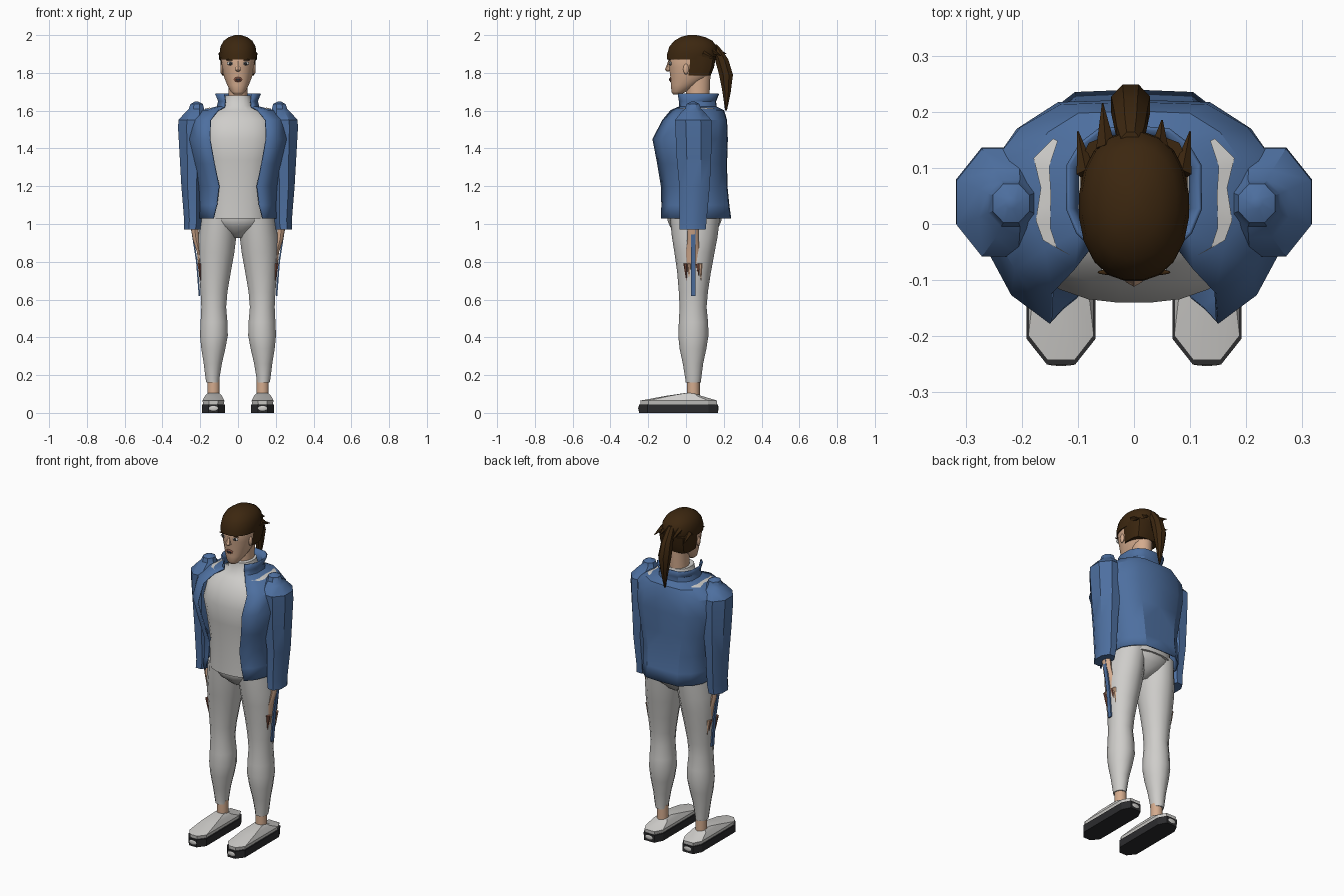
import bpy
import bmesh
from math import cos, sin, pi, radians
from mathutils import Vector

if "Cube" in bpy.data.objects:
    bpy.data.objects.remove(bpy.data.objects["Cube"])


def material(name, rgb):
    m = bpy.data.materials.new(name)
    m.use_nodes = True
    m.diffuse_color = (*rgb, 1)
    m.node_tree.nodes["Principled BSDF"].inputs["Base Color"].default_value = (*rgb, 1)
    return m


BLUE = material("jacket blue", (0.075, 0.16, 0.35))
WHITE = material("light cloth", (0.62, 0.61, 0.59))
BROWN = material("hair brown", (0.045, 0.02, 0.005))
SKIN = material("skin", (0.66, 0.41, 0.27))
LIP = material("lip brown", (0.22, 0.08, 0.05))
DARK = material("sole black", (0.025, 0.025, 0.027))


def finish(name, bm, mat, mirror=False, angle=40):
    bmesh.ops.recalc_face_normals(bm, faces=bm.faces)
    mesh = bpy.data.meshes.new(name)
    bm.to_mesh(mesh)
    bm.free()
    mesh.materials.append(mat)
    ob = bpy.data.objects.new(name, mesh)
    bpy.context.collection.objects.link(ob)
    bpy.ops.object.select_all(action="DESELECT")
    ob.select_set(True)
    bpy.context.view_layer.objects.active = ob
    bpy.ops.object.shade_smooth_by_angle(angle=radians(angle))
    if mirror:
        ob.modifiers.new("mirror", "MIRROR")
    return ob


def loft(name, rings, mat, closed=True, **kw):
    """Skin a list of equal-length point rings."""
    bm = bmesh.new()
    rows = [[bm.verts.new(p) for p in r] for r in rings]
    n = len(rows[0])
    for a, b in zip(rows, rows[1:]):
        for i in range(n if closed else n - 1):
            j = (i + 1) % n
            bm.faces.new((a[i], a[j], b[j], b[i]))
    if closed:
        bm.faces.new(rows[0])
        bm.faces.new(rows[-1])
    return finish(name, bm, mat, **kw)


def oval(z, x0, x1, y0, y1, n=16, power=2.0):
    """Horizontal superellipse ring from its extents."""
    pts = []
    for i in range(n):
        c, s = cos(2 * pi * (i + .5) / n), sin(2 * pi * (i + .5) / n)
        k = (abs(c) ** power + abs(s) ** power) ** (-1 / power) / cos(pi / n) ** .5
        pts.append(((x0 + x1) / 2 + (x1 - x0) / 2 * c * k,
                    (y0 + y1) / 2 + (y1 - y0) / 2 * s * k, z))
    return pts


def body(name, rows, mat, n=16, power=2.0, cx=0, **kw):
    """Centred loft; rows are z, half width, front y, back y."""
    return loft(name, [oval(z, cx - w, cx + w, a, b, n, power) for z, w, a, b in rows], mat, **kw)


def blob(name, loc, size, mat, mirror=False):
    bm = bmesh.new()
    bmesh.ops.create_uvsphere(bm, u_segments=12, v_segments=8, radius=1)
    bmesh.ops.scale(bm, vec=size, verts=bm.verts)
    bmesh.ops.translate(bm, vec=loc, verts=bm.verts)
    return finish(name, bm, mat, mirror)


def spike(name, base, tip, r, mat, mirror=False, sides=5):
    base, tip = Vector(base), Vector(tip)
    bm = bmesh.new()
    bmesh.ops.create_cone(bm, cap_ends=True, segments=sides, radius1=r, radius2=r * .08,
                          depth=(tip - base).length)
    bmesh.ops.rotate(bm, matrix=(tip - base).to_track_quat("Z", "Y").to_matrix(), verts=bm.verts)
    bmesh.ops.translate(bm, vec=(base + tip) / 2, verts=bm.verts)
    return finish(name, bm, mat, mirror)


# Shoes: faceted outline with a blunt toe
half = [(.025, -.25), (.06, -.205), (.06, .12), (.035, .17)]
outline = half + [(-x, y) for x, y in reversed(half)]


def shoe_ring(z, sx, sy, cy=0):
    return [(.13 + x * sx, cy + (y - cy) * sy, z) for x, y in outline]


loft("shoe_sole", [shoe_ring(0, 1, 1), shoe_ring(.045, 1.02, 1)], DARK, mirror=True, angle=20)
loft("shoe_upper", [shoe_ring(.04, .88, .96), shoe_ring(.065, .97, .97),
                    shoe_ring(.09, .75, .45, .01), shoe_ring(.105, .5, .13, .03)],
     WHITE, mirror=True, angle=25)
for part, y in (("toe_plate", -.249), ("heel_plate", .169)):
    blob(part, (.13, y, .024), (.026, .004, .014), WHITE, True)

# Ankles and legs
body("ankle", [(.09, .033, .005, .072), (.18, .033, .005, .072)], SKIN, 10, cx=.13, mirror=True)
leg = [(.16, .10, .168, -.002, .078), (.18, .098, .172, -.003, .08), (.26, .085, .182, -.016, .09),
       (.34, .066, .195, -.033, .107), (.41, .053, .202, -.04, .118), (.48, .055, .199, -.037, .116),
       (.56, .062, .195, -.033, .108), (.64, .055, .199, -.037, .115), (.74, .038, .208, -.045, .13),
       (.85, .018, .214, -.06, .15), (.93, .008, .212, -.073, .165), (1.05, .003, .195, -.085, .18)]
loft("trouser_leg", [oval(*r, n=14) for r in leg], WHITE, mirror=True, angle=60)
body("pelvis", [(.925, .035, -.01, .1), (.95, .075, -.045, .14), (.985, .14, -.085, .175),
                (1.02, .18, -.1, .19), (1.08, .18, -.1, .19)], WHITE, angle=50)

# Shirt with a high neck
body("shirt", [(1.03, .17, -.118, .20), (1.2, .165, -.118, .18), (1.34, .185, -.13, .18),
               (1.45, .205, -.14, .18), (1.55, .19, -.108, .18), (1.6, .13, -.062, .16),
               (1.625, .078, -.032, .135), (1.68, .066, -.025, .125)],
     WHITE, 24, 2.5, angle=60)


# Open jacket with stand-up collar: z, half width, front y, back y, opening half width
def jacket_ring(z, w, a, b, gap):
    d = b - a
    return [(gap, a, z), (gap + (w - gap) * .62, a + d * .13, z), (w, a + d * .33, z),
            (w * .99, a + d * .7, z), (w * .8, b - d * .12, z), (w * .52, b, z), (0, b + .004, z)]


jacket_rows = [(1.03, .20, -.13, .232, .13), (1.1, .198, -.128, .222, .112),
               (1.2, .203, -.13, .212, .10), (1.32, .232, -.15, .21, .125),
               (1.45, .258, -.175, .214, .148), (1.55, .25, -.122, .21, .145),
               (1.6, .19, -.08, .195, .105), (1.62, .11, -.035, .155, .07),
               (1.65, .102, -.035, .152, .066), (1.69, .118, -.042, .168, .072)]
jacket = loft("jacket", [jacket_ring(*r) for r in jacket_rows], BLUE, closed=False,
              mirror=True, angle=32)
jacket.modifiers["mirror"].use_clip = True
shell = jacket.modifiers.new("thickness", "SOLIDIFY")
shell.thickness, shell.offset = .007, 0

# Pale shoulder seams laid on the jacket
seam = [(.14, .15, .004), (.165, .11, .014), (.157, .06, .009), (.162, 0, .013),
        (.15, -.035, .012), (.11, -.058, .008)]
fine = []
for (x0, y0, w0), (x1, y1, w1) in zip(seam, seam[1:]):
    for k in range(4):
        t = k / 4
        fine.append((x0 + (x1 - x0) * t, y0 + (y1 - y0) * t, w0 + (w1 - w0) * t))
strips = [[(x + w * s, y + w * s * .5, 1.7) for s in (-1, -.3, .3, 1)] for x, y, w in fine]
seams = loft("shoulder_seam", strips, WHITE, closed=False, mirror=True)
wrap = seams.modifiers.new("lay on jacket", "SHRINKWRAP")
wrap.target = jacket
wrap.wrap_method = "PROJECT"
wrap.use_project_z = True
wrap.use_negative_direction, wrap.use_positive_direction = True, False
wrap.offset = .003

# Sleeves: z, centre x, centre y, radii
sleeve = [(.97, .243, .035, .045, .072), (1.02, .238, .038, .049, .074), (1.2, .244, .045, .058, .084),
          (1.35, .24, .042, .071, .095), (1.5, .24, .04, .08, .1), (1.55, .239, .038, .08, .1),
          (1.595, .225, .036, .053, .062), (1.61, .22, .037, .042, .043),
          (1.635, .219, .037, .034, .036), (1.648, .219, .037, .01, .01)]
loft("sleeve", [oval(z, x - a, x + a, y - b, y + b, 8) for z, x, y, a, b in sleeve],
     BLUE, mirror=True, angle=35)

# Hands against the thighs, with a hanging cuff strip
loft("hand", [oval(.72, .19, .205, .01, .07, 10), oval(.85, .195, .217, 0, .07, 10),
              oval(.92, .205, .24, .008, .066, 10), oval(1.0, .21, .255, .008, .066, 10)],
     SKIN, mirror=True)
for i, y in enumerate((-.002, .016, .062, .076)):
    spike(f"finger_{i + 1}", (.205, y, .79), (.198, y + .004, .70), .012, SKIN if i % 2 else LIP, True, 6)
strip = [(.62, .2), (.8, .214), (.97, .24)]
loft("cuff_strip", [[(x, .026, z), (x + .008, .026, z), (x + .008, .05, z), (x, .05, z)]
                    for z, x in strip], BLUE, mirror=True)

# Neck, head and face
body("neck", [(1.6, .055, .01, .12), (1.68, .05, .0, .125), (1.79, .055, .0, .13)], SKIN)
body("head", [(1.685, .022, -.068, -.03), (1.7, .038, -.077, .0), (1.735, .057, -.08, .06),
              (1.78, .075, -.083, .12), (1.83, .086, -.09, .14), (1.88, .09, -.096, .15),
              (1.95, .075, -.07, .13)], SKIN, 20, 2.2, angle=60)
spike("nose", (0, -.094, 1.815), (0, -.088, 1.875), .018, SKIN, sides=6)
blob("nose_tip", (0, -.096, 1.818), (.014, .014, .011), SKIN)
blob("ear", (.085, .0, 1.82), (.009, .015, .028), SKIN, True)
blob("eye_white", (.04, -.082, 1.85), (.019, .007, .010), WHITE, True)
blob("iris", (.04, -.087, 1.85), (.008, .004, .009), DARK, True)
blob("eyebrow", (.043, -.086, 1.869), (.022, .005, .004), BROWN, True)
blob("lips", (0, -.081, 1.765), (.023, .007, .013), LIP)
blob("mouth", (0, -.085, 1.765), (.016, .005, .006), DARK)

# Hair cap, back section, ponytail and loose tufts
body("hair_cap", [(1.872, .096, -.102, .155), (1.9, .098, -.1, .165), (1.94, .093, -.088, .163),
                  (1.97, .076, -.062, .14), (1.99, .048, -.028, .1), (2.0, .015, .01, .055)],
     BROWN, 20, 2.2, angle=35)
body("hair_back", [(1.785, .083, -.01, .13), (1.83, .091, -.012, .148), (1.89, .095, -.012, .158)],
     BROWN, 20, 4, angle=35)
body("ponytail", [(1.6, .005, .207, .217), (1.7, .022, .192, .238), (1.79, .036, .174, .25),
                  (1.87, .031, .152, .226), (1.92, .026, .135, .192), (1.95, .018, .125, .165)],
     BROWN, 8, cx=-.006, angle=35)
tufts = [((-.085, .09, 1.9), (-.1, .165, 1.87)), ((-.05, .135, 1.93), (-.056, .215, 1.9)),
         ((.085, .09, 1.9), (.1, .165, 1.87)), ((.045, .13, 1.92), (.05, .185, 1.89))]
for i, (base, tip) in enumerate(tufts):
    spike(f"hair_tuft_{i + 1}", base, tip, .018, BROWN)
